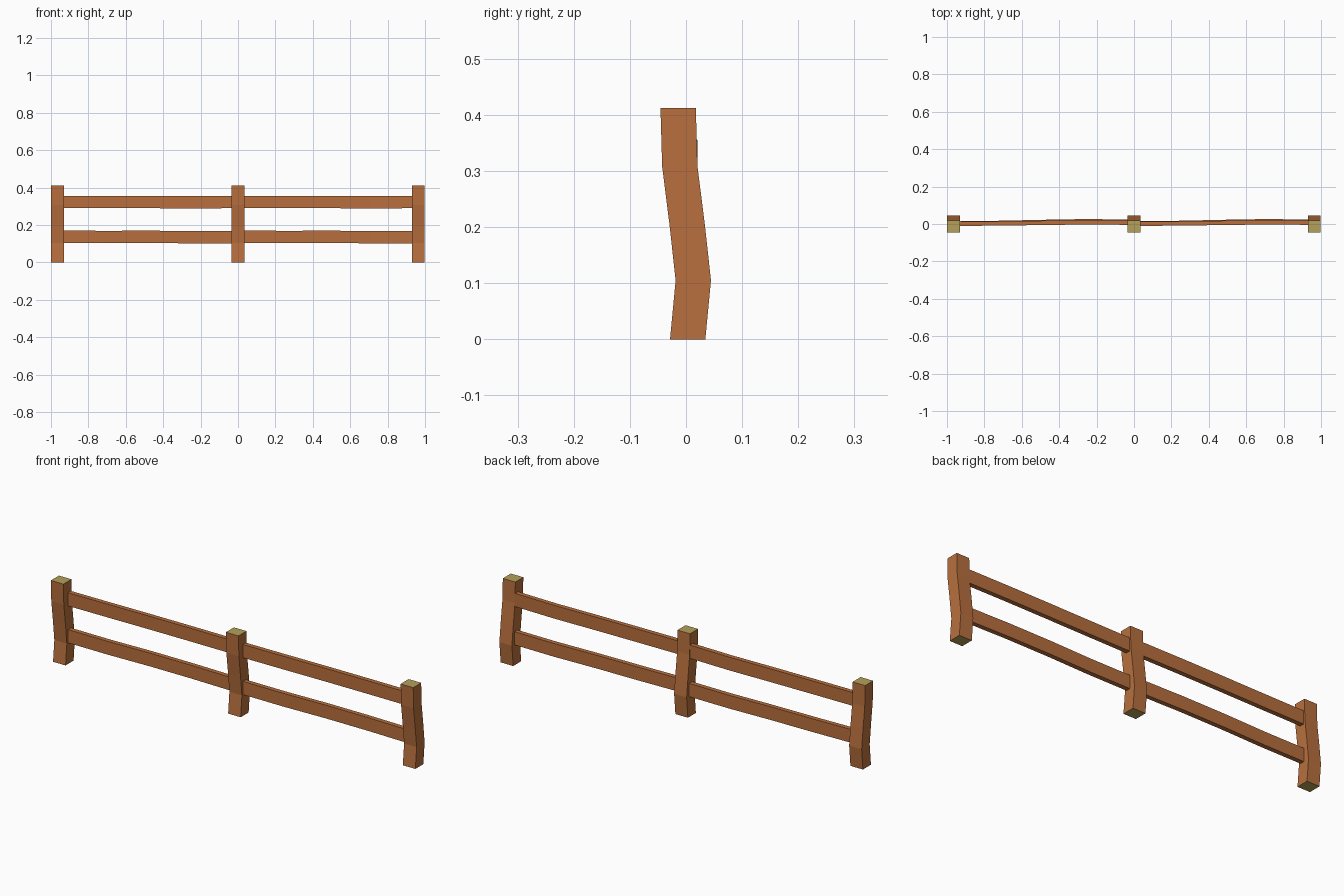
import bpy
import bmesh
from mathutils import Vector

if "Cube" in bpy.data.objects:
    bpy.data.objects.remove(bpy.data.objects["Cube"])


def material(name, color):
    m = bpy.data.materials.new(name)
    m.diffuse_color = (*color, 1)
    m.use_nodes = True
    m.node_tree.nodes["Principled BSDF"].inputs["Base Color"].default_value = m.diffuse_color
    return m


WOOD = material("wood", (0.48, 0.16, 0.047))
END = material("end_grain", (0.46, 0.35, 0.10))


def loft(name, rings):
    """Bridge four-cornered rings into a bent beam with end-grain caps."""
    bm = bmesh.new()
    loops = [[bm.verts.new(p) for p in ring] for ring in rings]
    for a, b in zip(loops, loops[1:]):
        for i in range(4):
            j = (i + 1) % 4
            bm.faces.new((a[i], a[j], b[j], b[i]))
    for cap in (loops[0], loops[-1]):
        bm.faces.new(cap).material_index = 1
    bmesh.ops.recalc_face_normals(bm, faces=bm.faces)
    mesh = bpy.data.meshes.new(name)
    bm.to_mesh(mesh)
    bm.free()
    mesh.materials.append(WOOD)
    mesh.materials.append(END)
    obj = bpy.data.objects.new(name, mesh)
    bpy.context.collection.objects.link(obj)
    return obj


CORNERS = [(-1, -1), (1, -1), (1, 1), (-1, 1)]


def post(name, x):
    # crooked centre line: (height, y)
    path = [(0, 0.003), (0.105, 0.013), (0.205, 0.002), (0.308, -0.011), (0.412, -0.014)]
    h = 0.0315
    loft(name, [[Vector((x + sx * 0.0345, y + sy * h, z)) for sx, sy in CORNERS]
                for z, y in path])


def rail(name, x, path):
    # wavy centre line: (offset along rail, y, z)
    loft(name, [[Vector((x + dx, y + sy * 0.0115, z + sz * 0.033)) for sy, sz in CORNERS]
                for dx, y, z in path])


# Posts
for side, x in (("left", -0.9655), ("middle", 0.0), ("right", 0.9635)):
    post(side + "_post", x)

# Rails, the same pair in each bay
UPPER = [(0.02, 0.001, 0.323), (0.25, 0.003, 0.323), (0.48, 0.006, 0.323),
         (0.71, 0.009, 0.322), (0.945, 0.007, 0.323)]
LOWER = [(0.02, 0.003, 0.138), (0.25, 0.006, 0.136), (0.48, 0.011, 0.137),
         (0.71, 0.015, 0.135), (0.945, 0.012, 0.134)]
for side, x in (("left", -0.964), ("right", 0.0)):
    rail(side + "_upper_rail", x, UPPER)
    rail(side + "_lower_rail", x, LOWER)
